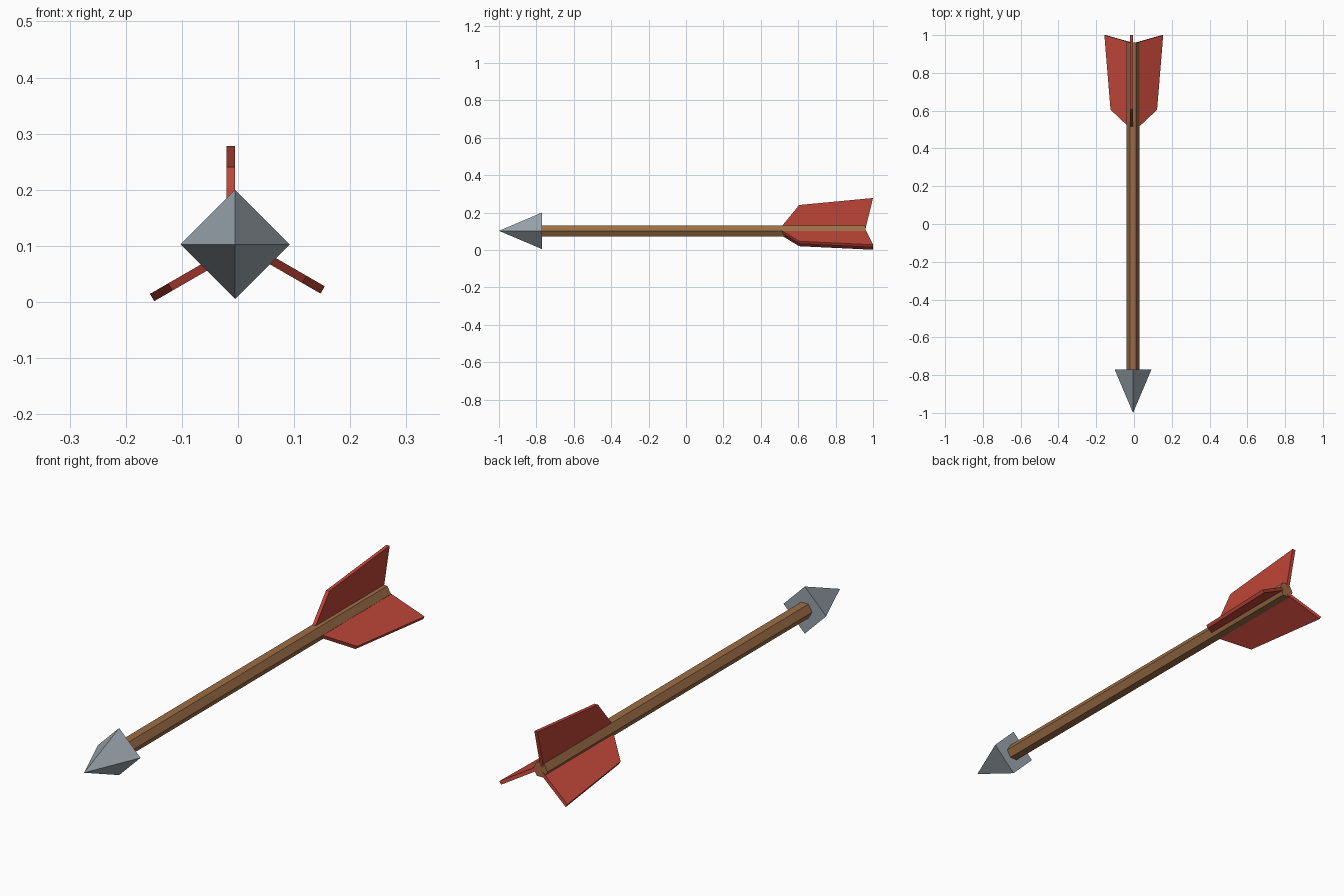
import bpy, bmesh, math
from mathutils import Matrix, Vector

cube = bpy.data.objects.get("Cube")
if cube:
    bpy.data.objects.remove(cube, do_unlink=True)

AXIS = Vector((-0.005, 0, 0.1025))      # the arrow's centre line runs along y


def material(name, rgb):
    m = bpy.data.materials.new(name)
    m.use_nodes = True
    m.diffuse_color = (*rgb, 1)
    m.node_tree.nodes["Principled BSDF"].inputs["Base Color"].default_value = (*rgb, 1)
    return m


wood = material("brown wood", (0.33, 0.155, 0.06))
steel = material("grey steel", (0.32, 0.37, 0.41))
feather = material("red feather", (0.52, 0.06, 0.04))


def add_object(name, bm, mat):
    bmesh.ops.recalc_face_normals(bm, faces=bm.faces)
    mesh = bpy.data.meshes.new(name)
    bm.to_mesh(mesh)
    bm.free()
    mesh.materials.append(mat)
    obj = bpy.data.objects.new(name, mesh)
    obj.location = AXIS
    bpy.context.collection.objects.link(obj)
    return obj


def add_cone(name, sides, r_front, r_back, y_front, y_back, mat):
    """Cone or prism along y with one corner on the x axis."""
    bm = bmesh.new()
    bmesh.ops.create_cone(bm, cap_ends=True, segments=sides, radius1=r_front,
                          radius2=r_back, depth=y_back - y_front)
    spin = Matrix.Rotation(math.pi / 2 if sides % 4 else 0, 4, 'Z')
    lay = Matrix.Rotation(-math.pi / 2, 4, 'X')
    move = Matrix.Translation((0, (y_front + y_back) / 2, 0))
    bmesh.ops.transform(bm, matrix=move @ lay @ spin, verts=bm.verts)
    bmesh.ops.remove_doubles(bm, verts=bm.verts, dist=1e-5)
    return add_object(name, bm, mat)


# Hexagonal shaft, flat on top, and square pyramid head
add_cone("shaft", 6, 0.0335, 0.0335, -0.77, 0.96, wood)
add_cone("arrow_head", 4, 0.0, 0.0975, -1.0, -0.77, steel)

# Three fletchings around the shaft, each set slightly to one side
FIN = [(0.515, 0.012), (0.515, 0.028), (0.605, 0.138), (1.0, 0.1755), (0.96, 0.012)]
THICK = 0.015
for name, angle in (("top_fletching", 0), ("left_fletching", 120), ("right_fletching", 240)):
    bm = bmesh.new()
    face = bm.faces.new([bm.verts.new((-0.0003, y, r)) for y, r in FIN])
    ext = bmesh.ops.extrude_face_region(bm, geom=[face])
    bmesh.ops.translate(bm, vec=(-THICK, 0, 0),
                        verts=[v for v in ext["geom"] if isinstance(v, bmesh.types.BMVert)])
    bmesh.ops.transform(bm, matrix=Matrix.Rotation(math.radians(angle), 4, 'Y'), verts=bm.verts)
    add_object(name, bm, feather)
